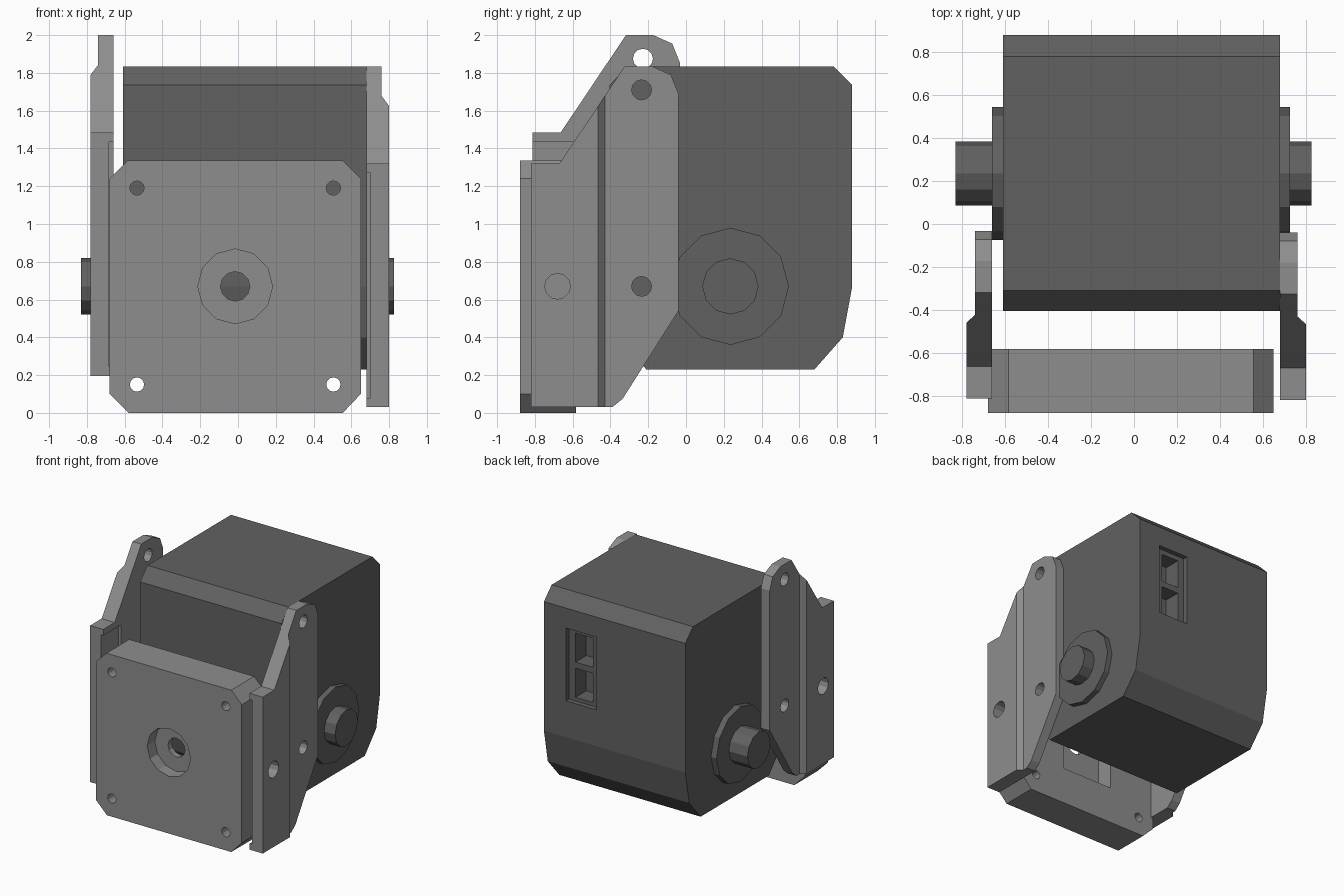
import bpy, bmesh, math

cube = bpy.data.objects.get("Cube")
if cube:
    bpy.data.objects.remove(cube, do_unlink=True)


def material(name, value):
    m = bpy.data.materials.new(name)
    m.use_nodes = True
    color = (value, value, value, 1)
    m.diffuse_color = color
    m.node_tree.nodes["Principled BSDF"].inputs["Base Color"].default_value = color
    return m


light_grey = material("light grey", 0.27)
dark_grey = material("dark grey", 0.12)


def prism(name, axis, outline, start, end, mat):
    """Extrude a 2D outline along an axis between two positions."""
    place = {"X": lambda p, t: (t, p[0], p[1]),
             "Y": lambda p, t: (p[0], t, p[1]),
             "Z": lambda p, t: (p[0], p[1], t)}[axis]
    bm = bmesh.new()
    low = [bm.verts.new(place(p, start)) for p in outline]
    high = [bm.verts.new(place(p, end)) for p in outline]
    bm.faces.new(low)
    bm.faces.new(high)
    n = len(outline)
    for i in range(n):
        j = (i + 1) % n
        bm.faces.new((low[i], low[j], high[j], high[i]))
    bmesh.ops.recalc_face_normals(bm, faces=bm.faces)
    mesh = bpy.data.meshes.new(name)
    bm.to_mesh(mesh)
    bm.free()
    mesh.materials.append(mat)
    obj = bpy.data.objects.new(name, mesh)
    bpy.context.collection.objects.link(obj)
    return obj


def ring(u, v, r, sides=12):
    return [(u + r * math.cos(math.tau * i / sides),
             v + r * math.sin(math.tau * i / sides)) for i in range(sides)]


def rect(u0, u1, v0, v1):
    return [(u0, v0), (u1, v0), (u1, v1), (u0, v1)]


def cut(obj, axis, outline, start, end):
    """Subtract a prism from an object and discard the cutter."""
    cutter = prism("cutter", axis, outline, start, end, obj.data.materials[0])
    mod = obj.modifiers.new("cut", "BOOLEAN")
    mod.operation = "DIFFERENCE"
    mod.solver = "EXACT"
    mod.object = cutter
    bpy.context.view_layer.objects.active = obj
    bpy.ops.object.modifier_apply(modifier=mod.name)
    bpy.data.objects.remove(cutter, do_unlink=True)


# Housing with bevelled top and bottom edges
housing = prism("housing", "X", [
    (-0.31, 1.835), (0.78, 1.835), (0.88, 1.735), (0.88, 0.67), (0.83, 0.4),
    (0.68, 0.23), (-0.21, 0.23), (-0.355, 0.4), (-0.405, 0.67), (-0.405, 1.735),
], -0.61, 0.68, dark_grey)

# Connector recess with two sockets on the back
cut(housing, "Y", rect(0.2, 0.48, 0.97, 1.57), 0.84, 0.95)
for z in (1.0, 1.29):
    cut(housing, "Y", rect(0.26, 0.42, z, z + 0.24), 0.7, 0.9)

# Pivot flanges and shafts on both sides
for side, face, flange, tip in (("left", 0.68, 0.725, 0.825), ("right", -0.61, -0.66, -0.83)):
    prism(side + "_flange", "X", ring(0.235, 0.67, 0.31), face, flange, dark_grey)
    prism(side + "_shaft", "X", ring(0.235, 0.67, 0.149), flange, tip, dark_grey)

# Front plate with clipped corners
plate = prism("front_plate", "Y", [
    (-0.58, 0), (0.555, 0), (0.65, 0.1), (0.65, 1.24),
    (0.555, 1.335), (-0.585, 1.335), (-0.68, 1.24), (-0.68, 0.1),
], -0.88, -0.582, light_grey)
for x in (-0.535, 0.505):
    for z in (0.15, 1.19):
        cut(plate, "Y", ring(x, z, 0.038), -1, -0.5)

# Stepped centre bore and pocket behind it
cut(plate, "Y", ring(-0.015, 0.67, 0.198), -1, -0.78)
cut(plate, "Y", rect(-0.25, 0.22, 0.31, 1.03), -0.73, -0.5)
cut(plate, "Y", ring(-0.015, 0.67, 0.078), -1, -0.6)


def bracket(name, inner, sign, dy, dz):
    """Side arm: thick front rail, thinner rear web, mounting holes."""
    def x(d):
        return inner + sign * d
    outline = [(-0.82, 0.03), (-0.39, 0.03), (-0.335, 0.075), (-0.04, 0.54), (-0.04, 1.69),
               (-0.08, 1.79), (-0.18, 1.835), (-0.325, 1.835), (-0.67, 1.32), (-0.82, 1.32)]
    arm = prism(name, "X", [(y + dy, z + dz) for y, z in outline], inner, x(0.12), light_grey)
    # Step between rail and web
    cut(arm, "Z", [(x(0.13), -0.475 + dy), (x(0.08), -0.43 + dy), (x(0.08), 0.2), (x(0.3), 0.2),
                   (x(0.3), -0.475 + dy)], -0.5, 2.5)
    # Shallow seat for the plate on the inner face
    cut(arm, "X", rect(-0.9, -0.58, 0.08 + dz, 1.27 + dz), x(-0.1), x(0.022))
    for y, z, r in ((-0.235, 1.71, 0.053), (-0.235, 0.67, 0.053), (-0.68, 0.67, 0.068)):
        cut(arm, "X", ring(y + dy, z + dz, r), x(-0.2), x(0.3))


bracket("left_bracket", 0.68, 1, 0, 0)
bracket("right_bracket", -0.66, -1, 0.007, 0.165)
